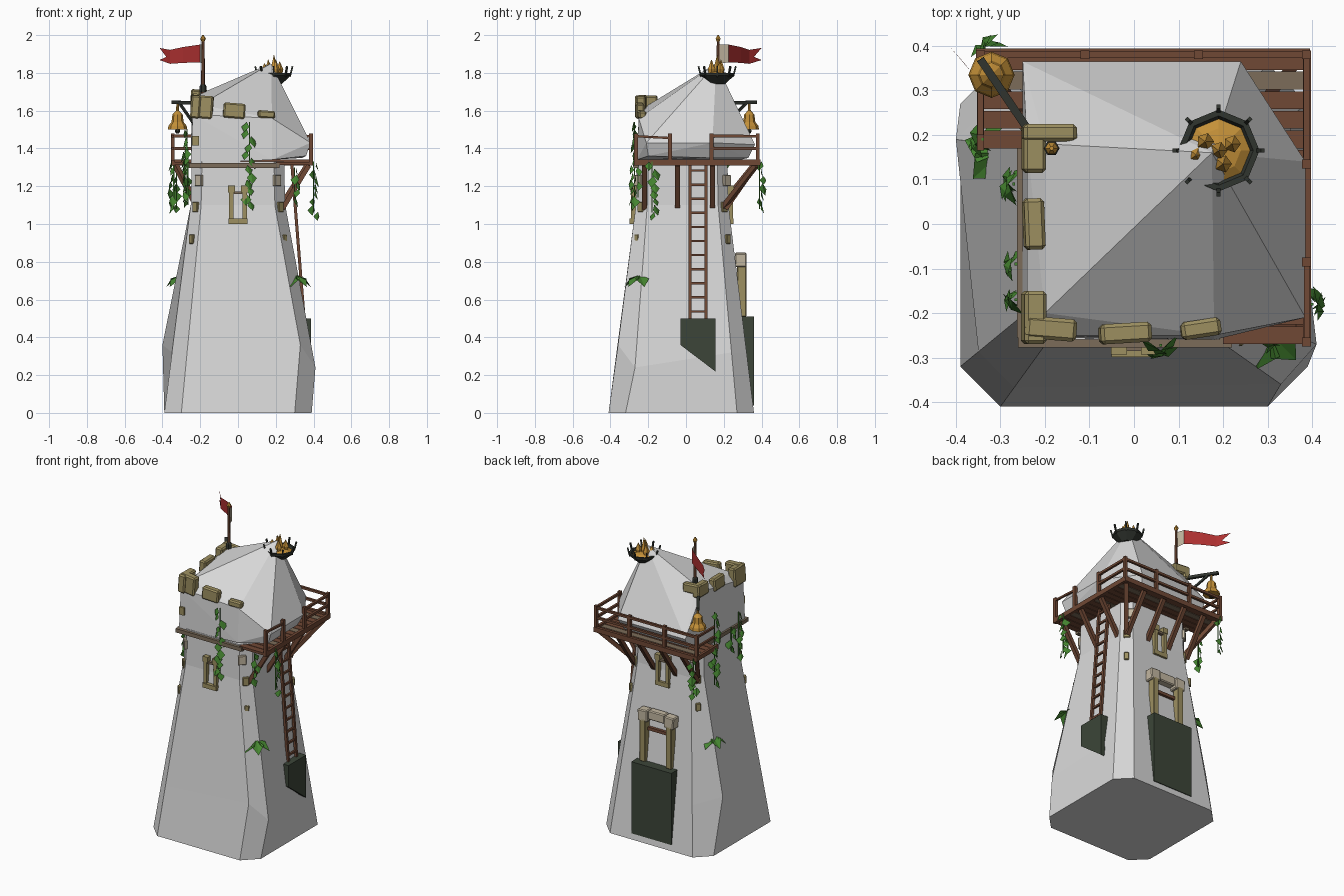
import bpy, bmesh, math, random
from mathutils import Vector, Matrix

random.seed(4)
cube = bpy.data.objects.get("Cube")
if cube:
    bpy.data.objects.remove(cube, do_unlink=True)


def material(name, r, g, b):
    m = bpy.data.materials.new(name)
    m.use_nodes = True
    m.diffuse_color = (r, g, b, 1)
    m.node_tree.nodes["Principled BSDF"].inputs["Base Color"].default_value = (r, g, b, 1)
    return m


PLASTER = material("pale plaster", .68, .68, .68)
WOOD = material("brown wood", .16, .065, .035)
OLD = material("weathered wood", .2, .15, .1)
STONE = material("tan stone", .34, .28, .12)
PALE = material("pale stone", .55, .48, .36)
SHADE = material("dark green panel", .045, .06, .04)
IRON = material("dark iron", .03, .035, .028)
LEAF = material("ivy green", .06, .24, .03)
GOLD = material("gold", .55, .28, .04)
RED = material("red cloth", .42, .03, .03)


def finish(name, bm, *mats):
    bmesh.ops.recalc_face_normals(bm, faces=bm.faces)
    me = bpy.data.meshes.new(name)
    bm.to_mesh(me)
    bm.free()
    for m in mats:
        me.materials.append(m)
    ob = bpy.data.objects.new(name, me)
    bpy.context.collection.objects.link(ob)
    return ob


def solid(name, verts, faces, *mats):
    bm = bmesh.new()
    vs = [bm.verts.new(v) for v in verts]
    for f in faces:
        bm.faces.new([vs[i] for i in f])
    return finish(name, bm, *mats)


def box(name, loc, size, mat, turn=0, tilt=0, bevel=0):
    bm = bmesh.new()
    bmesh.ops.create_cube(bm, size=1, matrix=Matrix.Diagonal((*size, 1)))
    ob = finish(name, bm, mat)
    ob.location = loc
    ob.rotation_euler = (0, tilt, turn)
    if bevel:
        mod = ob.modifiers.new("worn edges", 'BEVEL')
        mod.width, mod.segments = bevel, 1
    return ob


def beam(name, a, b, w, mat):
    a, b = Vector(a), Vector(b)
    d = b - a
    bm = bmesh.new()
    bmesh.ops.create_cube(bm, size=1, matrix=Matrix.Diagonal((w, w, d.length, 1)))
    ob = finish(name, bm, mat)
    ob.location = (a + b) / 2
    ob.rotation_euler = d.to_track_quat('Z', 'Y').to_euler()
    return ob


def lathe(name, centre, profile, n, mat):
    verts = [(centre[0] + r * math.cos(math.tau * i / n), centre[1] + r * math.sin(math.tau * i / n), z)
             for r, z in profile for i in range(n)]
    faces = [(k * n + i, k * n + (i + 1) % n, (k + 1) * n + (i + 1) % n, (k + 1) * n + i)
             for k in range(len(profile) - 1) for i in range(n)]
    faces.append(tuple(range(n)))
    return solid(name, verts, faces, mat)


# Tower body: chamfered square rings, lofted
def ring(t, z):
    wide, inner, front, front2, back2, back = [
        a + (b - a) * t for a, b in
        ((.39, .25), (.30, .195), (-.41, -.265), (-.32, -.205), (.27, .17), (.36, .225))]
    return [(-inner, front, z), (inner, front, z), (wide, front2, z), (wide, back2, z),
            (inner, back, z), (-inner, back, z), (-wide, back2, z), (-wide, front2, z)]


bulge = ring(.29, .32)
bulge[1], bulge[2], bulge[6] = (.33, -.36, .36), (.41, -.27, .24), (-.40, .19, .36)
loops = ring(0, 0) + bulge + ring(1, 1.1) + ring(1.04, 1.33)
sides = [(k + i, k + (i + 1) % 8, k + 8 + (i + 1) % 8, k + 8 + i) for k in (0, 8, 16) for i in range(8)]
solid("tower_body", loops, sides + [tuple(range(8)), tuple(range(24, 32))], PLASTER)

# Upper storey and lopsided roof as one faceted hull
bm = bmesh.new()
for p in [(-.25, -.255, 1.32), (.18, -.26, 1.34), (-.25, .2, 1.32), (-.24, .33, 1.35), (.22, .33, 1.35),
          (.34, .13, 1.35), (.36, -.2, 1.36), (.385, -.21, 1.43), (.385, .14, 1.43), (.24, .365, 1.42),
          (-.25, .365, 1.42), (-.2, .18, 1.69), (-.2, -.2, 1.63), (-.24, -.25, 1.58), (.18, -.25, 1.56),
          (-.24, .18, 1.66), (.175, .16, 1.85)]:
    bm.verts.new(p)
bmesh.ops.convex_hull(bm, input=bm.verts)
finish("upper_storey", bm, PLASTER)

# Band under the upper storey
box("front_band", (-.02, -.265, 1.31), (.48, .025, .025), OLD)
box("left_end_band", (-.25, -.03, 1.31), (.025, .45, .025), OLD)

# Rim stones
for i, (x, y, z, sx, sy, sz, turn) in enumerate([
        (-.19, -.235, 1.62, .115, .05, .12, -.08), (-.225, -.21, 1.62, .05, .12, .12, 0),
        (-.02, -.245, 1.6, .115, .045, .08, .06), (.15, -.235, 1.58, .09, .04, .04, .15),
        (-.225, 0, 1.65, .045, .115, .08, .04), (-.225, .17, 1.67, .05, .11, .08, 0),
        (-.19, .205, 1.68, .12, .04, .06, 0)]):
    box(f"rim_stone_{i}", (x, y, z), (sx, sy, sz), STONE, turn, .08, .008)

# Quoins on the chamfered corners
for sx in (-1, 1):
    for y, turn in ((-.237, sx * math.pi / 4), (.2, -sx * math.pi / 4)):
        for k, z in enumerate((1.23, 1.09, .92)):
            out = (1.1 - z) * .12
            box("quoin", (sx * (.222 + out), y + math.copysign(out, y), z),
                (.05 - k * .01, .02, .06 - k * .005), (PALE, STONE, STONE)[k], turn, 0, .004)
box("quoin_upper", (-.225, -.255, 1.44), (.035, .02, .05), STONE)

# Small windows front and back
for side, y in (("front", -.275), ("back", .235)):
    for sx in (-1, 1):
        box(f"{side}_window_post", (sx * .036, y, 1.1), (.022, .03, .16), STONE)
        box(f"{side}_window_cap", (sx * .034, y, 1.185), (.036, .036, .035), STONE)
    box(f"{side}_window_sill", (0, y - .004, 1.015), (.1, .04, .028), STONE)
    box(f"{side}_window_bar", (0, y, 1.165), (.06, .02, .014), OLD)

# Back doorway with hanging panel
box("back_panel", (0, .31, .275), (.29, .1, .47), SHADE)
for sx in (-1, 1):
    box("doorway_post", (sx * .095, .295, .65), (.04, .05, .28), STONE, 0, 0, .004)
    box("doorway_lintel_end", (sx * .095, .29, .81), (.07, .06, .075), PALE, 0, sx * .05, .006)
box("doorway_lintel", (0, .285, .82), (.12, .05, .06), PALE, 0, 0, .006)
box("doorway_bar", (0, .28, .72), (.16, .02, .02), WOOD)

# Side panel below the ladder
outline = [(-.03, .36), (.155, .22), (.155, .5), (-.03, .5)]
solid("side_panel", [(x, y, z) for x in (.3, .387) for y, z in outline],
      [(0, 1, 2, 3), (4, 5, 6, 7)] + [(i, (i + 1) % 4, 4 + (i + 1) % 4, 4 + i) for i in range(4)], SHADE)

# Ladder
foot, head = Vector((.35, 0, .5)), Vector((.285, 0, 1.32))
for y in (.02, .105):
    off = Vector((0, y, 0))
    beam("ladder_rail", foot + off, head + off, .016, WOOD)
for i in range(11):
    p = foot.lerp(head, (i + .5) / 11)
    beam("ladder_rung", p + Vector((0, .02, 0)), p + Vector((0, .105, 0)), .012, WOOD)

# L-shaped walkway planks and edge beams
for i in range(15):
    y = -.25 + i * .044
    start = -.35 if y > .16 else .2
    box("deck_plank", ((start + .385) / 2, y, 1.32), (.385 - start, .04, .016),
        OLD if i % 5 == 3 else WOOD)
box("deck_edge_back", (.02, .385, 1.325), (.75, .018, .032), WOOD)
box("deck_edge_side", (.388, .055, 1.325), (.018, .66, .032), WOOD)
box("deck_edge_end", (-.345, .275, 1.325), (.016, .22, .028), WOOD)

# Railing
posts = [(x, .38) for x in (-.345, -.11, .145, .387)] + [(.387, y) for y in (.135, -.085, -.265)]
for x, y in posts:
    box("rail_post", (x, y, 1.405), (.02, .02, .15), WOOD)
for z in (1.465, 1.4):
    beam("back_rail", (-.355, .38, z), (.395, .38, z), .015, WOOD)
    beam("side_rail", (.388, .13, z), (.388, .39, z), .015, WOOD)
    beam("end_rail", (-.345, .2, z), (-.345, .385, z), .013, WOOD)
beam("broken_rail", (.388, -.27, 1.465), (.388, -.08, 1.455), .012, WOOD)

# Braces under the walkway
for y in (-.22, -.045, .14):
    beam("side_brace", (.375, y, 1.31), (.235, y, 1.08), .025, WOOD)
for x in (-.23, -.08, .08, .23):
    beam("back_brace", (x, .37, 1.31), (x, .21, 1.08), .025, WOOD)
beam("corner_brace", (.37, .37, 1.31), (.22, .19, 1.08), .025, WOOD)
beam("end_brace", (-.33, .36, 1.31), (-.22, .19, 1.1), .025, WOOD)

# Fire basket on the peak
c = (.19, .165)
lathe("fire_basket", c, [(.04, 1.74), (.09, 1.785), (.092, 1.8), (.078, 1.8), (.07, 1.785)], 8, IRON)
lathe("embers", c, [(.074, 1.785), (.05, 1.8), (.001, 1.81)], 8, GOLD)
for i in range(8):
    a = math.tau * i / 8
    d = Vector((math.cos(a), math.sin(a), 0))
    p = Vector((*c, 1.78)) + d * .085
    beam("basket_spike", p, p + d * .014 + Vector((0, 0, .055)), .009, IRON)
for dx, dy, h in ((0, 0, 1.895), (-.03, .02, 1.87), (.03, .015, 1.86), (.01, -.03, 1.87), (-.05, -.01, 1.85)):
    lathe("flame", (c[0] + dx, c[1] + dy), [(.012, 1.78), (.02, 1.82), (.001, h)], 5, GOLD)

# Flagpole and swallowtail flag
pole = (-.185, .17)
lathe("flagpole", pole, [(.011, 1.66), (.008, 1.98)], 6, WOOD)
lathe("pole_collar", pole, [(.018, 1.7), (.018, 1.73), (.01, 1.74)], 6, IRON)
lathe("pole_finial", pole, [(.005, 1.96), (.015, 1.98), (.004, 2)], 6, GOLD)
path = [(-.185, .17, 1.9), (-.2, .225, 1.903), (-.29, .29, 1.895), (-.36, .335, 1.885), (-.415, .4, 1.9)]
verts = [(x, y, z + s * (.052 - i * .005)) for i, (x, y, z) in enumerate(path) for s in (1, -1)]
verts.append((-.38, .36, 1.885))
flag = solid("flag", verts, [(0, 1, 3, 2), (2, 3, 5, 4), (4, 5, 7, 6), (6, 10, 8), (7, 9, 10), (6, 7, 10)], RED, PALE)
for f in flag.data.polygons:
    f.material_index = int(f.center.y < .21)

# Bell on an iron bracket
beam("bell_bracket", (-.23, .2, 1.64), (-.345, .37, 1.645), .018, IRON)
beam("bell_bracket_stay", (-.24, .22, 1.54), (-.31, .32, 1.64), .012, IRON)
lathe("bell", (-.32, .335), [(.052, 1.5), (.048, 1.52), (.032, 1.54), (.027, 1.58), (.008, 1.6), (.006, 1.64)], 8, GOLD)
lathe("bell_clapper", (-.32, .335), [(.008, 1.48), (.014, 1.49), (.004, 1.53)], 6, IRON)


# Ivy: folded kite leaves hanging from strands and spreading in tufts
def add_leaf(bm, p, along, side, out, size):
    a, b, c, d = [bm.verts.new(q) for q in (
        p, p + along * size * .5 + side * size * .45, p + along * size + out * size * .3,
        p + along * size * .5 - side * size * .45)]
    bm.faces.new((a, b, c))
    bm.faces.new((a, c, d))


def strand(name, x, y, top, bottom, nx, ny):
    out, bm, z = Vector((nx, ny, 0)), bmesh.new(), top
    while z > bottom:
        ang = random.uniform(-.9, .9)
        side = Matrix.Rotation(ang, 3, 'Z') @ Vector((-ny, nx, 0))
        p = Vector((x, y, z)) + side * random.uniform(-.02, .02) + out * .012
        add_leaf(bm, p, Vector((side.x * ang * .6, side.y * ang * .6, -1)), side, out, random.uniform(.045, .065))
        z -= .038
    finish(name, bm, LEAF)
    beam(name + "_stem", (x, y, top), (x, y, bottom), .006, LEAF)


strand("ivy_front", .06, -.272, 1.54, 1.1, 0, -1)
strand("ivy_end_front", -.265, -.17, 1.4, 1.1, -1, 0)
strand("ivy_end_middle", -.265, -.09, 1.33, 1.18, -1, 0)
strand("ivy_end_back", -.27, .09, 1.5, 1.12, -1, 0)
strand("ivy_deck_end", -.325, .39, 1.33, 1.08, -.7, .7)
strand("ivy_deck_left", -.34, .19, 1.34, 1.08, -1, 0)
strand("ivy_deck_side", .4, -.18, 1.33, 1.06, 1, 0)
strand("ivy_deck_corner", .3, -.255, 1.3, 1.14, .5, -.8)
for name, x, y, turn in (("side_tuft", .305, -.245, -.8), ("end_tuft", -.3, .16, 2.8)):
    bm = bmesh.new()
    for k in (-1.1, 0, 1.1):
        d = Vector((math.cos(turn + k), math.sin(turn + k), -.45))
        add_leaf(bm, Vector((x, y, .73)), d, Vector((-d.y, d.x, 0)), Vector((0, 0, -1)), .085)
    finish(name, bm, LEAF)
